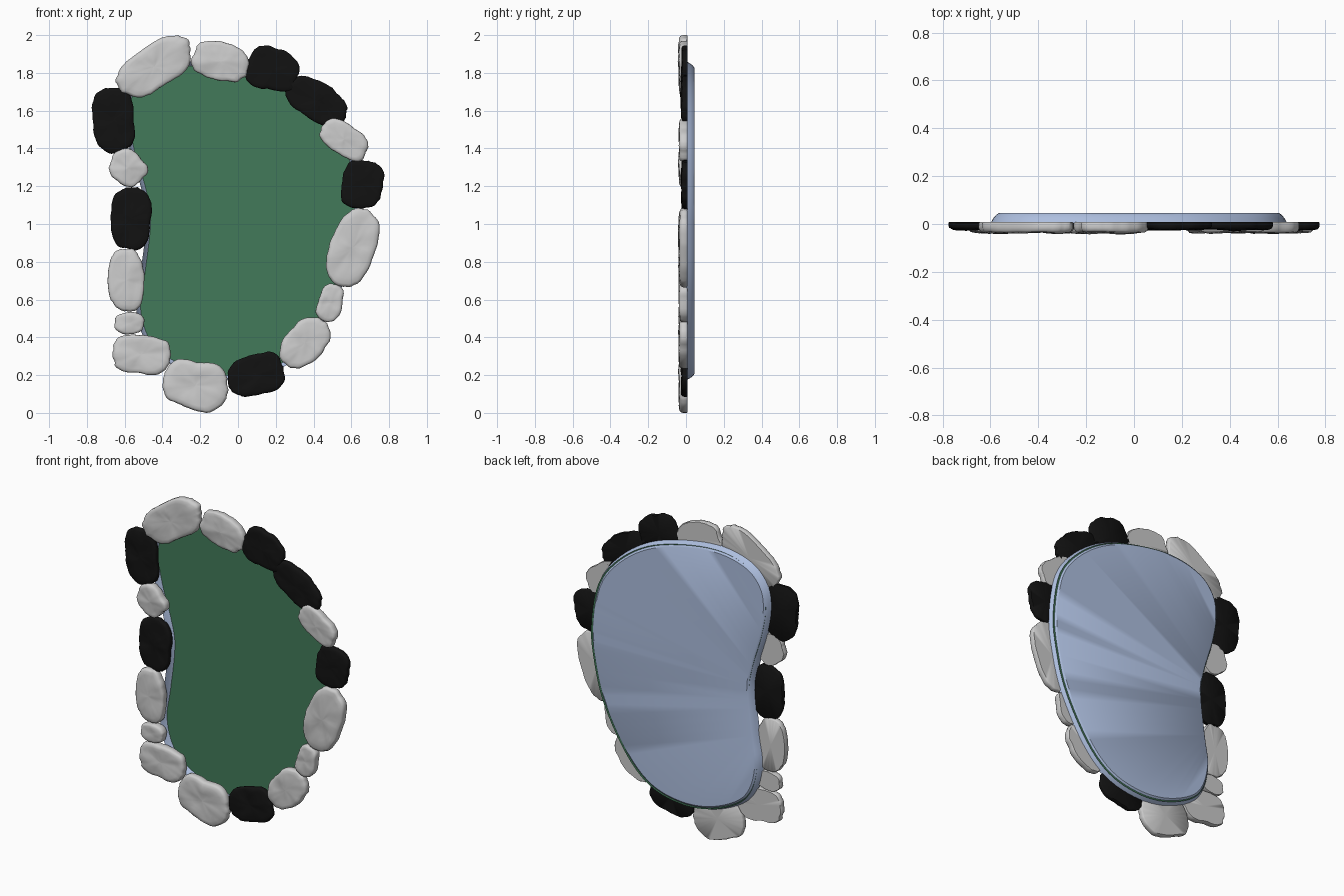
import bpy, bmesh, math
from mathutils import Vector, noise

if "Cube" in bpy.data.objects:
    bpy.data.objects.remove(bpy.data.objects["Cube"])


def material(name, rgb):
    m = bpy.data.materials.new(name)
    m.diffuse_color = (*rgb, 1)
    m.use_nodes = True
    m.node_tree.nodes["Principled BSDF"].inputs["Base Color"].default_value = m.diffuse_color
    return m


WHITE = material("pale_stone", (0.80, 0.80, 0.81))
BLACK = material("dark_stone", (0.006, 0.006, 0.006))
GREEN = material("green_water", (0.055, 0.195, 0.10))
BLUE = material("blue_liner", (0.42, 0.52, 0.74))


def loft(name, rings, mat, cap_start, cap_end, angle=35):
    """Skin a list of closed point rings, optionally capping the ends."""
    bm = bmesh.new()
    vs = [[bm.verts.new(p) for p in r] for r in rings]
    n = len(vs[0])
    for a, b in zip(vs, vs[1:]):
        for i in range(n):
            j = (i + 1) % n
            bm.faces.new((a[i], a[j], b[j], b[i]))
    if cap_start:
        bm.faces.new(vs[0])
    if cap_end:
        bm.faces.new(vs[-1])
    bmesh.ops.recalc_face_normals(bm, faces=bm.faces)
    # flat sheets and open dishes: triangulate the concave caps cleanly
    bmesh.ops.triangulate(bm, faces=[f for f in bm.faces if len(f.verts) > 4])
    me = bpy.data.meshes.new(name)
    bm.to_mesh(me)
    bm.free()
    me.materials.append(mat)
    ob = bpy.data.objects.new(name, me)
    bpy.context.collection.objects.link(ob)
    bpy.ops.object.select_all(action='DESELECT')
    ob.select_set(True)
    bpy.context.view_layer.objects.active = ob
    bpy.ops.object.shade_smooth_by_angle(angle=math.radians(angle))
    return ob


# Kidney-shaped pond outline (x, z), smoothed with a closed Catmull-Rom curve
RIM = [(.64, 1.14), (.59, 1.42), (.45, 1.61), (.24, 1.755), (-.02, 1.835), (-.27, 1.86),
       (-.47, 1.81), (-.575, 1.70), (-.60, 1.56), (-.57, 1.38), (-.51, 1.18), (-.485, 1.02),
       (-.515, .75), (-.54, .57), (-.50, .40), (-.40, .285), (-.20, .195), (.01, .175),
       (.22, .23), (.39, .385), (.55, .665), (.62, .92)]


def smooth_outline(pts, steps=5):
    p = [Vector(q) for q in pts]
    n, out = len(p), []
    for i in range(n):
        a, b, c, d = p[i - 1], p[i], p[(i + 1) % n], p[(i + 2) % n]
        for k in range(steps):
            t = k / steps
            out.append(0.5 * (2 * b + (c - a) * t + (2 * a - 5 * b + 4 * c - d) * t * t
                              + (3 * b - a - 3 * c + d) * t ** 3))
    return out


OUT = smooth_outline(RIM)


def ring(inset, y, dx=0, dz=0):
    n, pts = len(OUT), []
    for i in range(n):
        t = (OUT[(i + 1) % n] - OUT[i - 1]).normalized()
        q = OUT[i] + Vector((-t.y, t.x)) * inset
        pts.append((q.x + dx, y, q.y + dz))
    return pts


# Shallow liner dish open to the front, and the water sheet lying in it
loft("pond_liner", [ring(0, .002), ring(.012, .024), ring(.024, .038), ring(.034, .045)],
     BLUE, False, True)
loft("water", [ring(.017, .037, .006, -.004)], GREEN, True, False)

# Stones: x0, x1, z0, z1, elongation, tilt in degrees, dark?
STONES = [
    (-.65, -.25, 1.67, 2.00, 1.9, 36, 0), (-.25, .06, 1.75, 1.97, 1.5, -15, 0),
    (.035, .325, 1.70, 1.945, 1.3, -15, 1), (.25, .58, 1.515, 1.785, 1.7, -36, 1),
    (.43, .69, 1.33, 1.56, 1.6, -36, 0), (.545, .775, 1.08, 1.34, 1.1, 80, 1),
    (.465, .75, .665, 1.085, 1.8, 68, 0), (.41, .56, .48, .685, 1.5, 75, 0),
    (.22, .49, .235, .505, 1.5, 45, 0), (-.055, .25, .085, .325, 1.45, 15, 1),
    (-.40, -.05, 0, .285, 1.4, -12, 0), (-.665, -.355, .20, .415, 1.45, -5, 0),
    (-.655, -.495, .415, .535, 1.3, 0, 0), (-.69, -.495, .535, .87, 1.8, 93, 0),
    (-.675, -.455, .86, 1.195, 1.5, 90, 1), (-.685, -.475, 1.195, 1.40, 1.2, -40, 0),
    (-.775, -.545, 1.37, 1.72, 1.5, 95, 1)]


def stone(idx, x0, x1, z0, z1, elong, tilt, dark):
    n, seed = 56, Vector((idx * 7.3, 2.1, idx * 3.7))
    tilt, shape = math.radians(tilt), []
    for i in range(n):
        t = 2 * math.pi * i / n
        c, s = math.cos(t), math.sin(t)
        r = (abs(c) ** 2.7 + abs(s) ** 2.7) ** (-1 / 2.7)
        d = Vector((c, s, 0))
        r *= 1 + .13 * noise.noise(d * 1.3 + seed) + .05 * noise.noise(d * 5 + seed)
        u, v = r * c * elong, r * s
        shape.append((u * math.cos(tilt) - v * math.sin(tilt),
                      u * math.sin(tilt) + v * math.cos(tilt)))
    # fit the lumpy outline exactly to its bounding box
    lo = [min(p[k] for p in shape) for k in (0, 1)]
    hi = [max(p[k] for p in shape) for k in (0, 1)]
    shape = [(x0 + (x1 - x0) * (p[0] - lo[0]) / (hi[0] - lo[0]),
              z0 + (z1 - z0) * (p[1] - lo[1]) / (hi[1] - lo[1])) for p in shape]
    cx = sum(p[0] for p in shape) / n
    cz = sum(p[1] for p in shape) / n
    front = -.024 if dark else -.037
    rings = []
    # profile from flat back, round the edge, over the lumpy front face
    for f, h, lump in ((.02, 0, 0), (.97, 0, 0), (1, .12, 0), (1, .55, 0), (.975, .8, .3),
                       (.92, .93, .7), (.78, .98, 1), (.6, 1, 1), (.4, 1, 1), (.2, 1, 1), (.02, 1, 1)):
        pts = []
        for x, z in shape:
            px, pz = cx + (x - cx) * f, cz + (z - cz) * f
            k = noise.noise(Vector((px * 11, pz * 11, idx))) + .4 * noise.noise(Vector((px * 30, pz * 30, idx)))
            y = .009 + (front - .009) * h + .0075 * lump * k
            pts.append((px, max(y, -.045), pz))
        rings.append(pts)
    loft(f"border_stone_{idx + 1:02d}", rings, BLACK if dark else WHITE, True, True, 50)


for i, s in enumerate(STONES):
    stone(i, *s)
